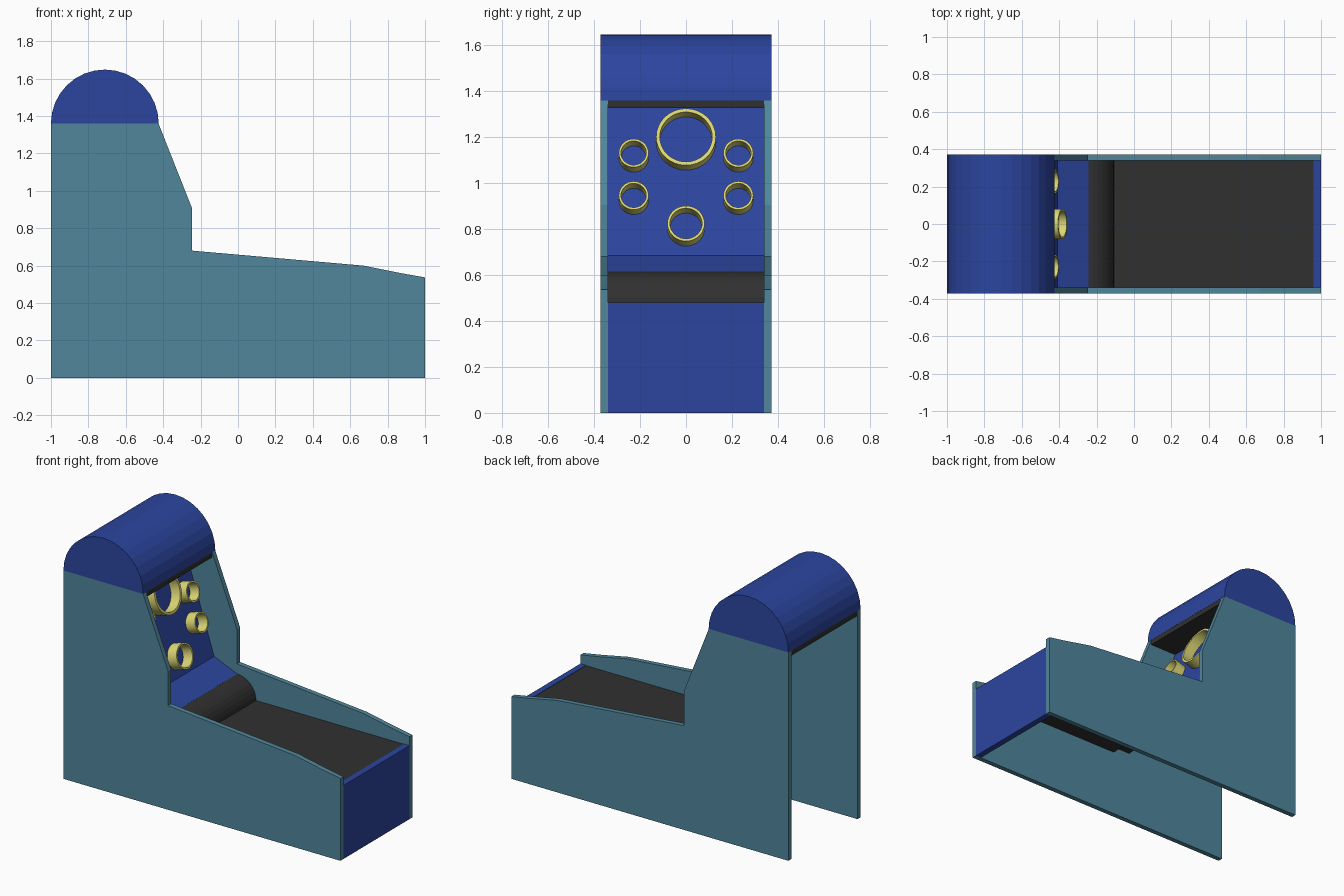
import bpy, bmesh, math
from mathutils import Vector

if "Cube" in bpy.data.objects:
    bpy.data.objects.remove(bpy.data.objects["Cube"])


def material(name, rgb):
    m = bpy.data.materials.new(name)
    m.diffuse_color = (*rgb, 1)
    m.use_nodes = True
    m.node_tree.nodes["Principled BSDF"].inputs["Base Color"].default_value = m.diffuse_color
    return m


TEAL = material("teal_paint", (0.08, 0.24, 0.33))
BLUE = material("blue_paint", (0.025, 0.06, 0.35))
DARK = material("dark_surface", (0.03, 0.03, 0.03))
YELLOW = material("yellow_plastic", (0.72, 0.68, 0.18))


def finish(bm, name, mat):
    bmesh.ops.recalc_face_normals(bm, faces=bm.faces)
    me = bpy.data.meshes.new(name)
    bm.to_mesh(me)
    bm.free()
    me.materials.append(mat)
    ob = bpy.data.objects.new(name, me)
    bpy.context.collection.objects.link(ob)
    return ob


def extrude(name, profile, y0, y1, mat):
    """Solid from an x-z profile, swept along y."""
    bm = bmesh.new()
    face = bm.faces.new([bm.verts.new((x, y0, z)) for x, z in profile])
    new = bmesh.ops.extrude_face_region(bm, geom=[face])["geom"]
    bmesh.ops.translate(bm, vec=(0, y1 - y0, 0),
                        verts=[v for v in new if isinstance(v, bmesh.types.BMVert)])
    return finish(bm, name, mat)


def box(name, x0, x1, z0, z1, mat):
    return extrude(name, [(x0, z0), (x1, z0), (x1, z1), (x0, z1)], -IN, IN, mat)


def arc(cx, cz, r, a0, a1, n):
    return [(cx + r * math.cos(math.radians(a0 + (a1 - a0) * i / n)),
             cz + r * math.sin(math.radians(a0 + (a1 - a0) * i / n))) for i in range(n + 1)]


IN, OUT = 0.34, 0.372   # inner and outer half widths

# Cabinet side panels
side = [(-1, 0), (1, 0), (1, 0.537), (0.87, 0.56), (0.67, 0.60), (-0.245, 0.68),
        (-0.245, 0.905), (-0.425, 1.36), (-1, 1.36)]
for tag, s in (("front", -1), ("back", 1)):
    extrude("side_panel_" + tag, side, s * IN, s * OUT, TEAL)

# Rounded hood and the dark plate below it
extrude("hood", arc(-0.712, 1.36, 0.288, 0, 180, 16), -OUT, OUT, BLUE)
box("hood_plate", -1, -0.425, 1.327, 1.36, DARK)

# Lane, end panel and the curved ball hump
box("end_panel", 0.96, 1, 0, 0.48, BLUE)
box("lane", -0.12, 0.96, 0.44, 0.478, DARK)
extrude("ball_hump", [(-0.245, 0.478)] + arc(-0.245, 0.478, 0.137, 0, 90, 8), -IN, IN, DARK)

# Sloped target board with the catch shelf at its foot
SLOPE, BX, BZ = 0.325, -0.41, 0.685
top_x = BX - SLOPE * (1.327 - BZ)
extrude("target_board", [(BX, BZ), (top_x, 1.327), (top_x - 0.03, 1.327), (BX - 0.03, BZ - 0.02)],
        -IN, IN, BLUE)
extrude("catch_shelf", [(BX, BZ), (-0.243, 0.615), (-0.243, 0.58), (BX - 0.03, BZ - 0.02)],
        -IN, IN, BLUE)

# Target rings standing square to the board
normal = Vector((1, 0, SLOPE)).normalized()
up = Vector((-normal.z, 0, normal.x))
side_axis = Vector((0, 1, 0))
LENGTH = 0.07


def ring(name, y, z, r, wall, n=32):
    zb = z - LENGTH * normal.z
    base = Vector((BX - SLOPE * (zb - BZ), y, zb))
    section = [(r, -0.01), (r, LENGTH), (r - wall, LENGTH), (r - wall, -0.01)]
    bm = bmesh.new()
    loops = []
    for i in range(n):
        a = math.tau * i / n
        out = math.cos(a) * side_axis + math.sin(a) * up
        loops.append([bm.verts.new(base + out * q + normal * d) for q, d in section])
    for i in range(n):
        p, q = loops[i], loops[(i + 1) % n]
        for k in range(4):
            bm.faces.new((p[k], p[(k + 1) % 4], q[(k + 1) % 4], q[k]))
    ob = finish(bm, name, YELLOW)
    bpy.context.view_layer.objects.active = ob
    bpy.ops.object.select_all(action="DESELECT")
    ob.select_set(True)
    bpy.ops.object.shade_smooth_by_angle(angle=math.radians(30))


ring("ring_large", 0, 1.202, 0.13, 0.016)
ring("ring_lower", 0, 0.825, 0.081, 0.011)
for tag, s in (("left", -1), ("right", 1)):
    ring("ring_small_upper_" + tag, s * 0.228, 1.132, 0.065, 0.01)
    ring("ring_small_middle_" + tag, s * 0.228, 0.947, 0.065, 0.01)
